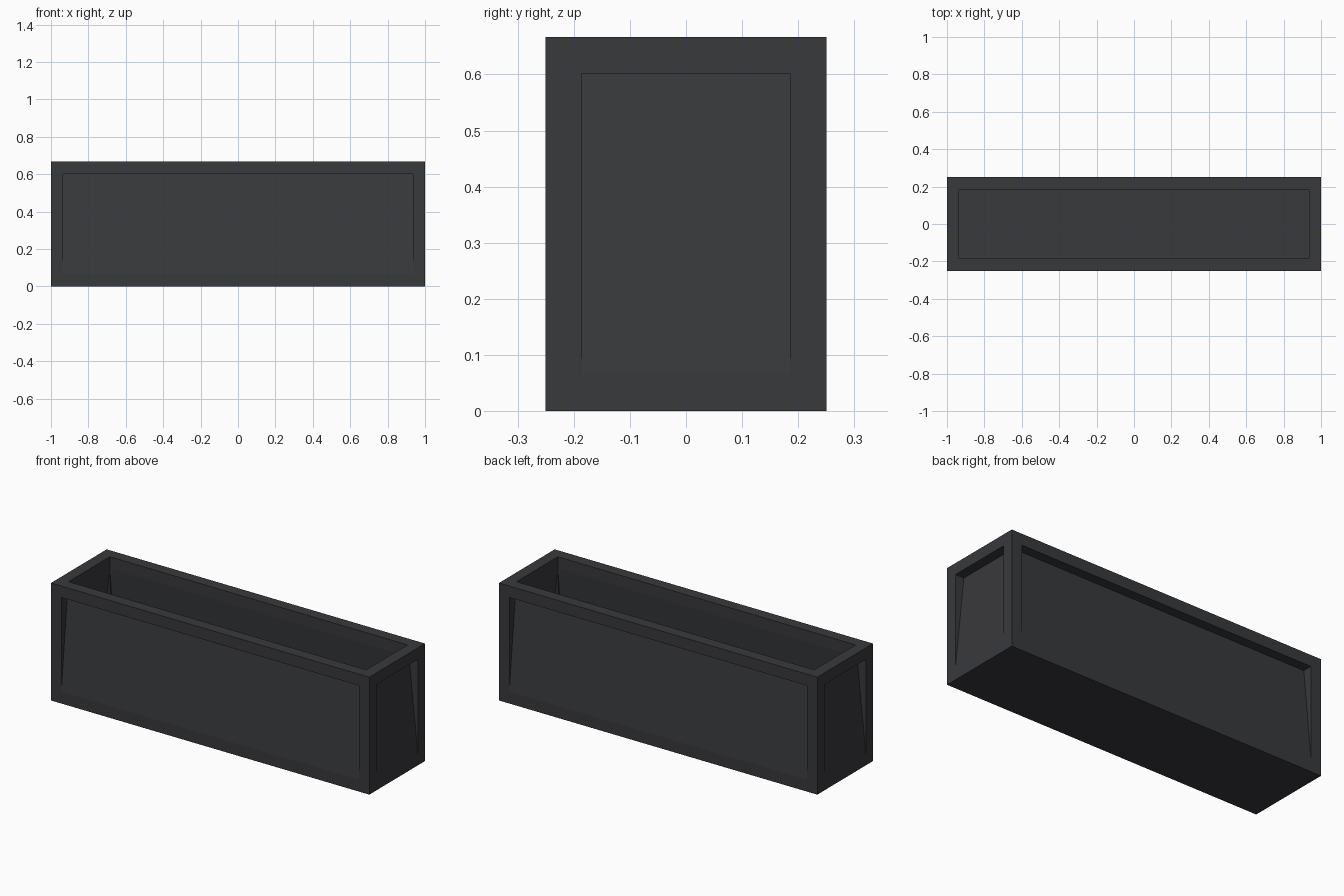
import bpy, bmesh
from mathutils import Matrix
from math import pi

if "Cube" in bpy.data.objects:
    bpy.data.objects.remove(bpy.data.objects["Cube"])

HX, HY, H = 1.0, 0.25, 0.667   # half length, half depth, height
B = 0.065                      # frame border width
DEPTH = 0.055                  # panel recess at its top edge
ZB, ZT = 0.067, H - B          # panel bottom and top


def make(name, bm):
    bmesh.ops.recalc_face_normals(bm, faces=bm.faces)
    me = bpy.data.meshes.new(name)
    bm.to_mesh(me)
    bm.free()
    ob = bpy.data.objects.new(name, me)
    bpy.context.collection.objects.link(ob)
    return ob


def box(name, x, y, z0, z1):
    bm = bmesh.new()
    bmesh.ops.create_cube(bm, size=1, matrix=Matrix.Translation((0, 0, (z0 + z1) / 2))
                          @ Matrix.Diagonal((2 * x, 2 * y, z1 - z0, 1)))
    return make(name, bm)


def prism(name, profile, half_width, angle):
    # profile of (distance outward, z) swept sideways, then turned to its side
    bm = bmesh.new()
    f = bm.faces.new([bm.verts.new((-half_width, -d, z)) for d, z in profile])
    ext = bmesh.ops.extrude_face_region(bm, geom=[f])
    vs = [v for v in ext["geom"] if isinstance(v, bmesh.types.BMVert)]
    bmesh.ops.translate(bm, vec=(2 * half_width, 0, 0), verts=vs)
    bmesh.ops.rotate(bm, verts=bm.verts, matrix=Matrix.Rotation(angle, 3, 'Z'))
    return make(name, bm)


# planter body and its open cavity
planter = box("planter_box", HX, HY, 0, H)
cutters = [box("cavity_cutter", HX - B, HY - B, ZB, H + 0.1)]

# tilted thin panels: recessed outside at the top, hollowed inside toward the bottom
for i in range(4):
    dist, other = (HY, HX) if i % 2 == 0 else (HX, HY)
    ang = i * pi / 2
    outer = [(dist + 0.05, ZT), (dist - DEPTH, ZT), (dist, ZB), (dist + 0.05, ZB)]
    inner = [(dist - B - 0.03, ZT), (dist - B, ZT), (dist - 0.01, ZB), (dist - B - 0.03, ZB)]
    cutters.append(prism("panel_recess_cutter", outer, other - B, ang))
    cutters.append(prism("inner_flare_cutter", inner, other - B, ang))

for c in cutters:
    m = planter.modifiers.new(c.name, 'BOOLEAN')
    m.operation, m.solver, m.object = 'DIFFERENCE', 'EXACT', c
    c.hide_render = True
    c.hide_viewport = True

# dark charcoal finish
mat = bpy.data.materials.new("charcoal")
mat.diffuse_color = (0.04, 0.041, 0.046, 1)
mat.use_nodes = True
mat.node_tree.nodes["Principled BSDF"].inputs["Base Color"].default_value = mat.diffuse_color
planter.data.materials.append(mat)
